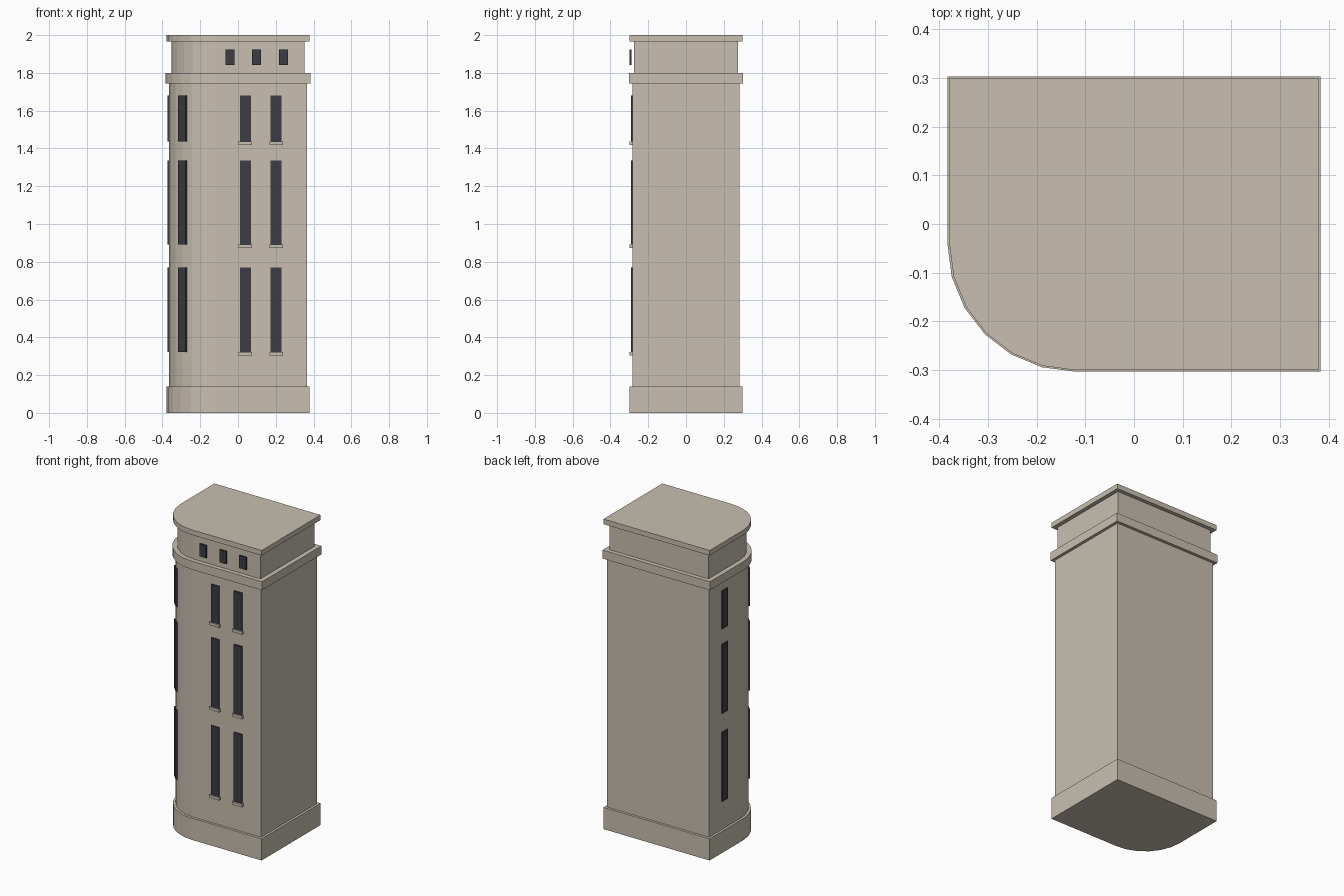
import bpy, bmesh, math
from mathutils import Matrix, Vector

cube = bpy.data.objects.get("Cube")
if cube:
    bpy.data.objects.remove(cube, do_unlink=True)


def material(name, rgb):
    m = bpy.data.materials.new(name)
    m.use_nodes = True
    m.diffuse_color = (*rgb, 1)
    m.node_tree.nodes["Principled BSDF"].inputs["Base Color"].default_value = (*rgb, 1)
    return m


STONE = material("beige stone", (0.58, 0.52, 0.44))
GLASS = material("dark glass", (0.045, 0.045, 0.056))

# Centre of the rounded front corner, shared by every tier
CORNER = Vector((-0.121, -0.041))


def finish(name, bm, mat):
    bmesh.ops.recalc_face_normals(bm, faces=bm.faces)
    mesh = bpy.data.meshes.new(name)
    bm.to_mesh(mesh)
    bm.free()
    mesh.materials.append(mat)
    ob = bpy.data.objects.new(name, mesh)
    bpy.context.collection.objects.link(ob)
    return ob


def tier(name, half_x, half_y, z0, z1):
    """Extruded rectangle with one faceted round corner."""
    radius = half_x + CORNER.x
    outline = [(half_x, -half_y), (half_x, half_y), (-half_x, half_y)]
    for i in range(7):
        a = math.radians(180 + 15 * i)
        y = CORNER.y + (half_y + CORNER.y) * math.sin(a)
        outline.append((CORNER.x + radius * math.cos(a), y))
    bm = bmesh.new()
    face = bm.faces.new([bm.verts.new((x, y, z0)) for x, y in outline])
    ext = bmesh.ops.extrude_face_region(bm, geom=[face])
    top = [g for g in ext["geom"] if isinstance(g, bmesh.types.BMVert)]
    bmesh.ops.translate(bm, verts=top, vec=(0, 0, z1 - z0))
    return finish(name, bm, STONE)


def block(name, x, y, z0, z1, width, depth, mat, turn=0):
    """Box centred at x, y, turned about the vertical."""
    bm = bmesh.new()
    place = (Matrix.Translation((x, y, (z0 + z1) / 2))
             @ Matrix.Rotation(math.radians(turn), 4, "Z")
             @ Matrix.Diagonal((width, depth, z1 - z0, 1)))
    bmesh.ops.create_cube(bm, size=1, matrix=place)
    return finish(name, bm, mat)


# Stacked tiers of the tower
tier("plinth", 0.379, 0.300, 0, 0.14)
tier("main_shaft", 0.364, 0.284, 0.14, 1.745)
tier("cornice_band", 0.383, 0.303, 1.745, 1.80)
tier("attic", 0.353, 0.275, 1.80, 1.967)
tier("roof_slab", 0.379, 0.300, 1.967, 2.0)

# Tall windows on the front, round corner and right side, storey by storey
corner_reach = 0.243 * math.sqrt(0.5)
storeys = [(0.323, 0.769), (0.891, 1.336), (1.437, 1.681)]
for n, (z0, z1) in enumerate(storeys, 1):
    for side, x in (("right", 0.039), ("left", 0.202)):
        block(f"front_window_{side}_{n}", x, -0.284, z0, z1, 0.058, 0.014, GLASS)
        block(f"front_sill_{side}_{n}", x, -0.290, z0 - 0.018, z0, 0.071, 0.02, STONE)
    block(f"corner_window_{n}", CORNER.x - corner_reach, CORNER.y - corner_reach,
          z0, z1, 0.058, 0.014, GLASS, -45)
    block(f"side_window_{n}", -0.365, 0.13, z0, z1, 0.058, 0.014, GLASS, 90)

# Small attic windows standing just proud of the wall
for n, x in enumerate((-0.042, 0.099, 0.241), 1):
    block(f"attic_window_{n}", x, -0.293, 1.842, 1.923, 0.048, 0.01, GLASS)
